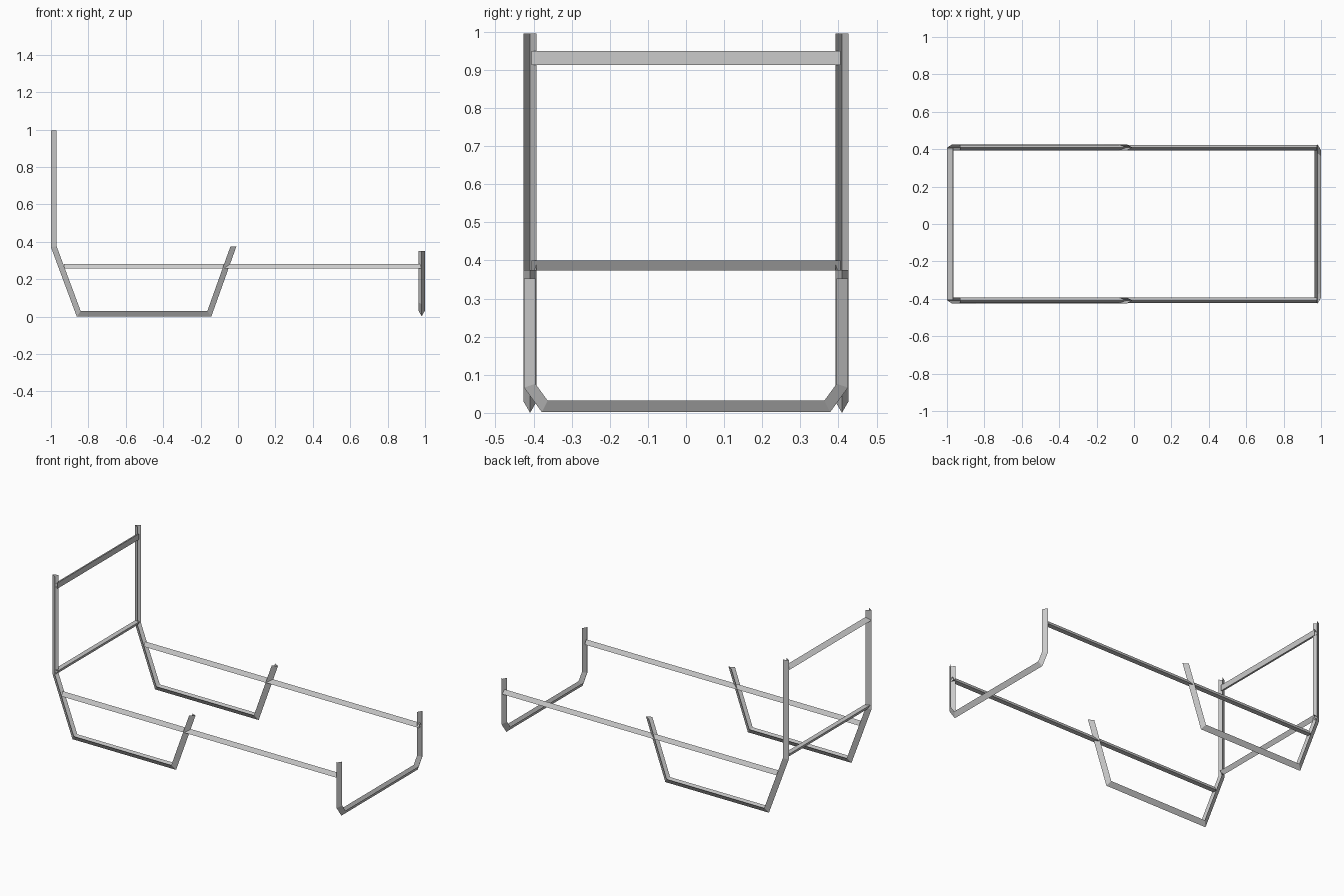
import bpy, bmesh
from mathutils import Vector

if "Cube" in bpy.data.objects:
    bpy.data.objects.remove(bpy.data.objects["Cube"])

R = 0.02  # circumradius of the three-sided profile


def finish(name, bm):
    mesh = bpy.data.meshes.new(name)
    bm.to_mesh(mesh)
    bm.free()
    ob = bpy.data.objects.new(name, mesh)
    bpy.context.collection.objects.link(ob)
    return ob


def channel(name, path, axis, side, offset):
    """Mitred V channel along a planar path, apex on the outer side of the bends."""
    pts = [Vector(p) for p in path]
    normals = []
    for a, b in zip(pts, pts[1:]):
        d = (b - a).normalized()
        normals.append(Vector((d.y, -d.x)))
    bm = bmesh.new()
    rings = []
    for i, p in enumerate(pts):
        if 0 < i < len(pts) - 1:
            n1, n2 = normals[i - 1], normals[i]
            m = (n1 + n2) / (1 + n1.dot(n2))
        else:  # free ends are cut level
            m = Vector((1 / normals[min(i, len(normals) - 1)].x, 0))
        ring = []
        for u, v in ((-R / 2, -0.866 * R), (R, 0), (-R / 2, 0.866 * R)):
            q = p + m * u
            along = axis * q.x + side * (offset + v)
            ring.append(bm.verts.new(along + Vector((0, 0, q.y))))
        rings.append(ring)
    for r1, r2 in zip(rings, rings[1:]):
        for k in range(2):
            bm.faces.new((r1[k], r1[k + 1], r2[k + 1], r2[k]))
    bmesh.ops.recalc_face_normals(bm, faces=bm.faces)
    return finish(name, bm)


def rail(name, start, end, apex, r):
    """Straight three-sided bar with its ridge pointing along apex."""
    a, b, up = Vector(start), Vector(end), Vector(apex)
    side = (b - a).normalized().cross(up)
    bm = bmesh.new()
    rings = [[bm.verts.new(p + up * u * r + side * v * r)
              for u, v in ((1, 0), (-0.5, 0.866), (-0.5, -0.866))] for p in (a, b)]
    for k in range(3):
        j = (k + 1) % 3
        bm.faces.new((rings[0][k], rings[0][j], rings[1][j], rings[1][k]))
    bmesh.ops.recalc_face_normals(bm, faces=bm.faces)
    return finish(name, bm)


X, Y = Vector((1, 0, 0)), Vector((0, 1, 0))

# Side frames: back post, sloped leg, floor bar and front leg in one bent bar
side_path = [(-0.98, 0.995), (-0.98, 0.375), (-0.848, 0.02), (-0.157, 0.02), (-0.03, 0.375)]
for label, s in (("right", -1), ("left", 1)):
    channel(label + "_side_frame", side_path, X, Y, 0.409 * s)
    # Long rails carrying the seat
    rail(label + "_seat_rail", (-0.93, 0.408 * s, 0.265), (0.978, 0.408 * s, 0.265),
         (0, 0, 1), 0.0175)

# Foot frame: U shape with chamfered corners
half = [(-0.405, 0.352), (-0.405, 0.073), (-0.368, 0.022)]
foot_path = half + [(-y, z) for y, z in reversed(half)]
channel("foot_frame", foot_path, Y, X, 0.982)

# Back cross rails
rail("upper_back_rail", (-0.98, -0.405, 0.931), (-0.98, 0.405, 0.931), (-1, 0, 0), 0.021)
rail("lower_back_rail", (-0.98, -0.405, 0.391), (-0.98, 0.405, 0.391), (0, 0, -1), 0.0175)
